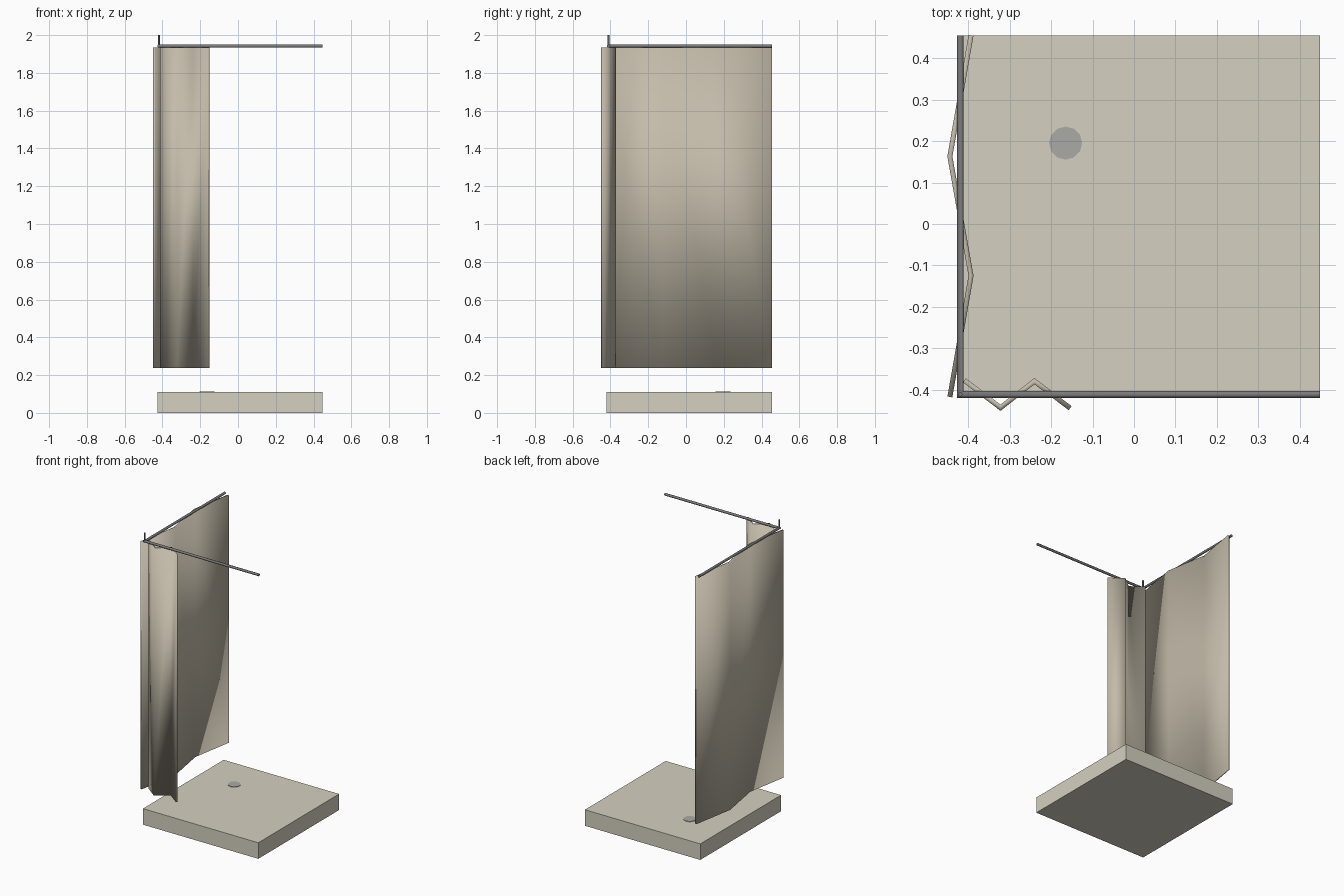
import bpy, bmesh, math

if "Cube" in bpy.data.objects:
    bpy.data.objects.remove(bpy.data.objects["Cube"])


def material(name, color):
    m = bpy.data.materials.new(name)
    m.diffuse_color = (*color, 1)
    m.use_nodes = True
    m.node_tree.nodes["Principled BSDF"].inputs["Base Color"].default_value = m.diffuse_color
    return m


STONE = material("stone", (0.66, 0.63, 0.53))
CLOTH = material("cloth", (0.55, 0.50, 0.40))
METAL = material("metal", (0.20, 0.20, 0.20))
DRAIN = material("drain_metal", (0.40, 0.40, 0.38))


def add_object(name, bm, mat):
    mesh = bpy.data.meshes.new(name)
    bmesh.ops.recalc_face_normals(bm, faces=bm.faces)
    bm.to_mesh(mesh)
    bm.free()
    obj = bpy.data.objects.new(name, mesh)
    bpy.context.collection.objects.link(obj)
    mesh.materials.append(mat)
    return obj


def smooth(obj):
    bpy.ops.object.select_all(action='DESELECT')
    obj.select_set(True)
    bpy.context.view_layer.objects.active = obj
    bpy.ops.object.shade_smooth_by_angle(angle=math.radians(50))


def cylinder(name, x, y, z0, z1, radius, sides, mat):
    bm = bmesh.new()
    bmesh.ops.create_cone(bm, cap_ends=True, segments=sides, radius1=radius,
                          radius2=radius, depth=z1 - z0)
    bmesh.ops.translate(bm, verts=bm.verts, vec=(x, y, (z0 + z1) / 2))
    return add_object(name, bm, mat)


def curtain(name, path, z0, z1, thickness=0.012):
    # folded sheet following a zigzag path
    bm = bmesh.new()
    low = [bm.verts.new((x, y, z0)) for x, y in path]
    high = [bm.verts.new((x, y, z1)) for x, y in path]
    for i in range(len(path) - 1):
        bm.faces.new((low[i], low[i + 1], high[i + 1], high[i]))
    obj = add_object(name, bm, CLOTH)
    sheet = obj.modifiers.new("thickness", 'SOLIDIFY')
    sheet.thickness = thickness
    sheet.offset = 0
    sheet.use_even_offset = True
    smooth(obj)


# Shower tray
bm = bmesh.new()
bmesh.ops.create_cube(bm, size=1)
bmesh.ops.scale(bm, verts=bm.verts, vec=(0.875, 0.875, 0.11))
bmesh.ops.translate(bm, verts=bm.verts, vec=(0.0105, 0.0175, 0.055))
add_object("shower_tray", bm, STONE)

# Drain cover
cylinder("drain_cover", -0.165, 0.195, 0.108, 0.113, 0.04, 12, DRAIN)

# L-shaped curtain rail with a mitred corner
CX, CY, CZ, R, SIDES = -0.4185, -0.411, 1.942, 0.0085, 8
bm = bmesh.new()
rings = [[], [], []]
for k in range(SIDES):
    a = 2 * math.pi * (k + 0.5) / SIDES
    d, h = R * math.cos(a), CZ + R * math.sin(a)
    rings[0].append(bm.verts.new((0.448, CY + d, h)))
    rings[1].append(bm.verts.new((CX + d, CY + d, h)))
    rings[2].append(bm.verts.new((CX + d, 0.455, h)))
for a, b in zip(rings, rings[1:]):
    for k in range(SIDES):
        n = (k + 1) % SIDES
        bm.faces.new((a[k], a[n], b[n], b[k]))
bm.faces.new(rings[0])
bm.faces.new(rings[2])
smooth(add_object("curtain_rail", bm, METAL))

# Ceiling hanger at the rail corner
smooth(cylinder("rail_hanger", CX, CY, CZ, 2.0, 0.005, 8, METAL))

# Curtains: stretched along the side, bunched at the front
curtain("side_curtain", [(-0.393, 0.455), (-0.444, 0.163),
                         (-0.393, -0.125), (-0.444, -0.417)], 0.238, 1.934)
curtain("front_curtain", [(-0.409, -0.377), (-0.322, -0.443),
                          (-0.240, -0.379), (-0.154, -0.444)], 0.238, 1.934)
